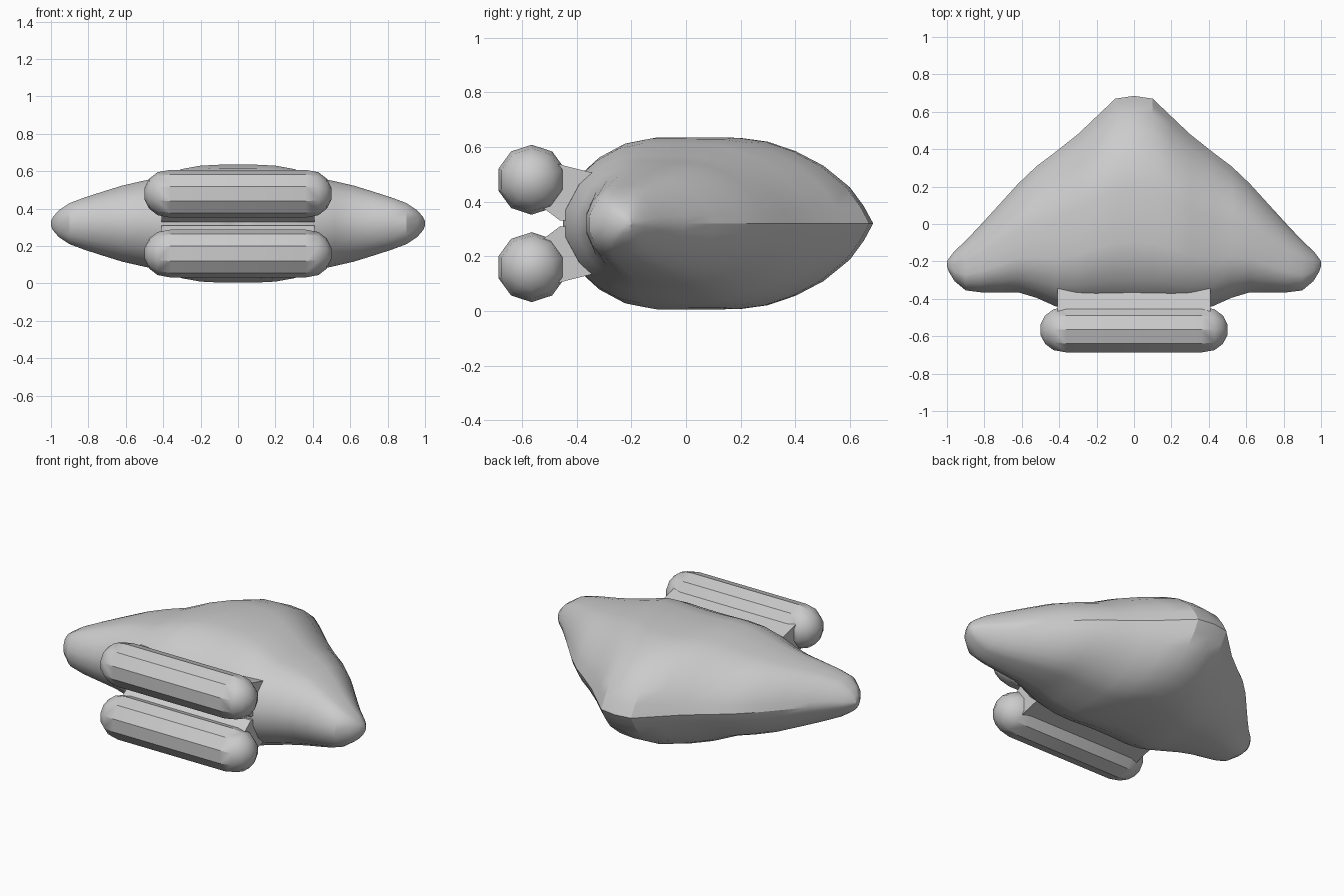
import bpy
import bmesh
import math

cube = bpy.data.objects.get("Cube")
if cube:
    bpy.data.objects.remove(cube, do_unlink=True)

MID = 0.32  # height of the mirror plane

grey = bpy.data.materials.new("light grey")
grey.use_nodes = True
grey.diffuse_color = (0.6, 0.6, 0.6, 1)
grey.node_tree.nodes["Principled BSDF"].inputs["Base Color"].default_value = (0.6, 0.6, 0.6, 1)


def loft(name, rings, angle):
    """Skin a list of equal-length rings and cap both ends."""
    bm = bmesh.new()
    loops = [[bm.verts.new(p) for p in ring] for ring in rings]
    for a, b in zip(loops, loops[1:]):
        for i in range(len(a)):
            j = (i + 1) % len(a)
            bm.faces.new((a[i], a[j], b[j], b[i]))
    bm.faces.new(loops[0][::-1])
    bm.faces.new(loops[-1])
    bmesh.ops.recalc_face_normals(bm, faces=bm.faces)
    mesh = bpy.data.meshes.new(name)
    bm.to_mesh(mesh)
    bm.free()
    mesh.materials.append(grey)
    obj = bpy.data.objects.new(name, mesh)
    bpy.context.collection.objects.link(obj)
    bpy.ops.object.select_all(action="DESELECT")
    obj.select_set(True)
    bpy.context.view_layer.objects.active = obj
    bpy.ops.object.shade_smooth_by_angle(angle=math.radians(angle))
    return obj


# Body stations: x, front y, back y, half height
stations = [
    (0.0, -0.45, 0.685, 0.315), (0.1, -0.45, 0.67, 0.315),
    (0.2, -0.45, 0.575, 0.31), (0.3, -0.45, 0.48, 0.292),
    (0.42, -0.44, 0.385, 0.248), (0.52, -0.395, 0.31, 0.226),
    (0.62, -0.365, 0.215, 0.203), (0.72, -0.365, 0.105, 0.172),
    (0.82, -0.365, -0.005, 0.14), (0.9, -0.355, -0.09, 0.11),
    (0.96, -0.305, -0.145, 0.07), (0.99, -0.255, -0.185, 0.035),
    (1.0, -0.225, -0.2, 0.012),
]
# Section from front to back: fraction of length, fraction of half height
section = [
    (0, 0.2), (0.06, 0.57), (0.13, 0.78), (0.22, 0.94), (0.31, 1), (0.44, 1),
    (0.57, 0.995), (0.66, 0.95), (0.75, 0.84), (0.84, 0.67), (0.925, 0.42),
    (0.97, 0.2), (1, 0),
]
outline = section + [(t, -h) for t, h in section[-2::-1]]
full = [(-x, f, b, h) for x, f, b, h in stations[:0:-1]] + stations
loft("body", [[(x, f + t * (b - f), MID + h * k) for t, k in outline]
              for x, f, b, h in full], 30)

# Tube stations: x, radius; the ends taper to blunt tips
half_tube = [(0.36, 0.128), (0.43, 0.115), (0.475, 0.08), (0.5, 0.03)]
tube = [(-x, r) for x, r in half_tube[::-1]] + half_tube
# Web joining a tube to the body: y, height above the mirror plane
web = [(-0.54, 0.24), (-0.44, 0.21), (-0.34, 0.185), (-0.34, 0.02),
       (-0.46, 0.01), (-0.54, 0.07)]

for label, side in (("upper", 1), ("lower", -1)):
    loft(label + "_tube",
         [[(x, -0.565 + r * math.cos(math.pi * (i + 0.5) / 5),
            MID + side * (0.16 + r * math.sin(math.pi * (i + 0.5) / 5)))
           for i in range(10)] for x, r in tube], 30)
    loft(label + "_web",
         [[(x, y, MID + side * z) for y, z in web] for x in (-0.41, 0.41)], 30)
